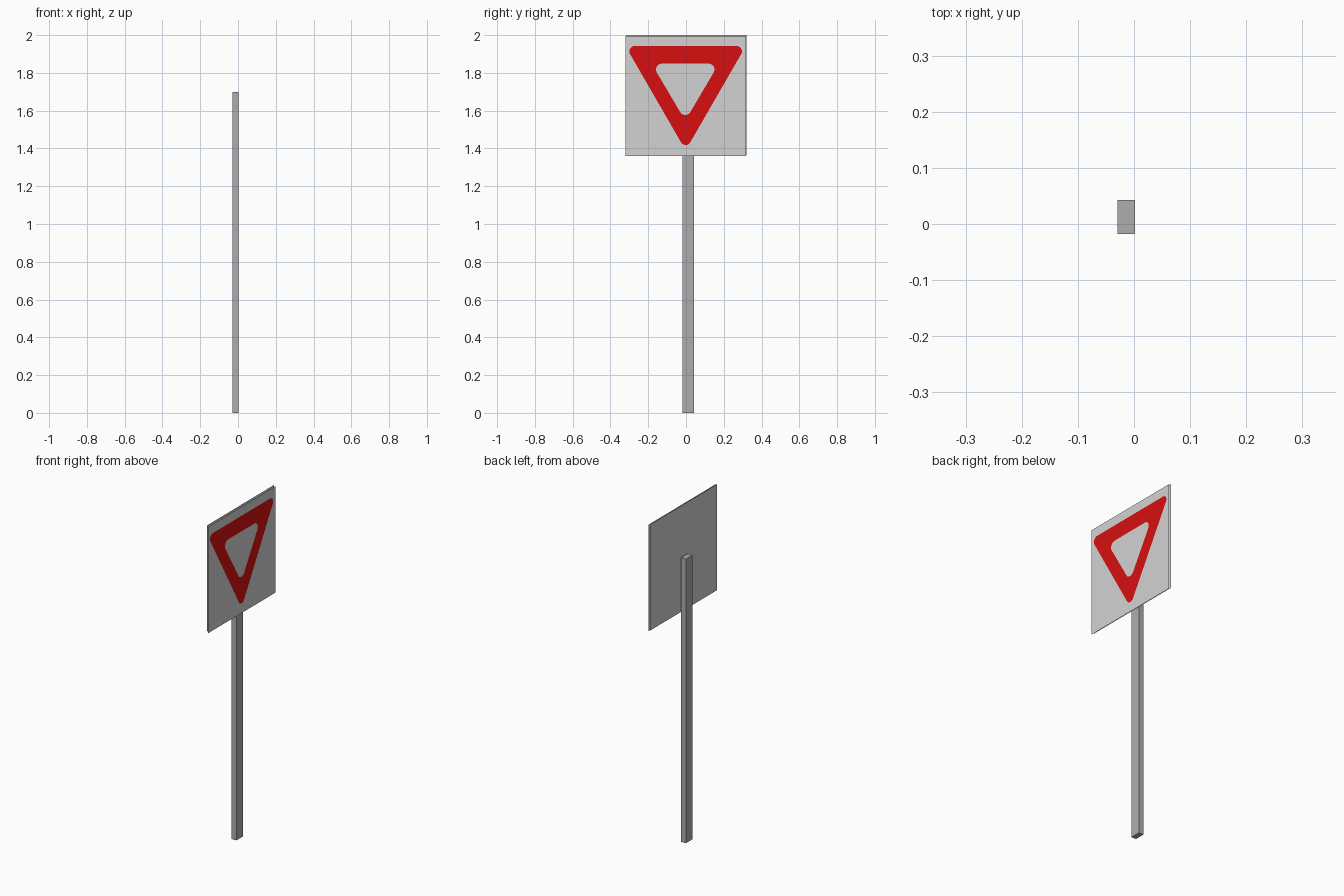
import bpy, bmesh, math

if "Cube" in bpy.data.objects:
    bpy.data.objects.remove(bpy.data.objects["Cube"])


def material(name, rgb):
    m = bpy.data.materials.new(name)
    m.diffuse_color = (*rgb, 1)
    m.use_nodes = True
    m.node_tree.nodes["Principled BSDF"].inputs["Base Color"].default_value = m.diffuse_color
    return m


plate_grey = material("light_grey", (0.65, 0.65, 0.65))
sign_red = material("sign_red", (0.68, 0.005, 0.005))
post_grey = material("post_grey", (0.42, 0.42, 0.42))


def finish(bm, name, mats):
    me = bpy.data.meshes.new(name)
    bm.to_mesh(me)
    bm.free()
    for m in mats:
        me.materials.append(m)
    ob = bpy.data.objects.new(name, me)
    bpy.context.collection.objects.link(ob)
    return ob


def rounded_triangle(cy, half, top, bottom, r, n=8):
    """Downward triangle outline as (y, z) points, counter-clockwise."""
    pts = []
    for (y, z), start in (((half, top), -30), ((-half, top), 90), ((0, bottom), 210)):
        for i in range(n + 1):
            a = math.radians(start + 120 * i / n)
            pts.append((cy + y + r * math.cos(a), z + r * math.sin(a)))
    return pts


def loop(bm, pts, x):
    vs = [bm.verts.new((x, y, z)) for y, z in pts]
    return vs, [bm.edges.new((vs[i - 1], vs[i])) for i in range(len(vs))]


# Post
bm = bmesh.new()
bmesh.ops.create_cube(bm, size=1)
for v in bm.verts:
    v.co = (-0.0135 + v.co.x * 0.031, 0.0125 + v.co.y * 0.061, (v.co.z + 0.5) * 1.7)
finish(bm, "post", [post_grey])

# Backing sheet, facing the post
bm = bmesh.new()
vs = [bm.verts.new((0.014, y, z)) for y, z in
      ((-0.314, 1.366), (-0.314, 2.0), (0.321, 2.0), (0.321, 1.366))]
bm.faces.new(vs)
bm.normal_update()
for f in bm.faces:
    if f.normal.x > 0:
        f.normal_flip()
finish(bm, "back_sheet", [plate_grey])

# Front sheet with the red triangular band cut into it
bm = bmesh.new()
X = 0.025
_, rim_edges = loop(bm, [(-0.319, 1.36), (0.317, 1.36), (0.317, 1.996), (-0.319, 1.996)], X)
outer, outer_edges = loop(bm, rounded_triangle(-0.002, 0.27, 1.914, 1.446, 0.028), X)
inner, inner_edges = loop(bm, rounded_triangle(-0.004, 0.124, 1.818, 1.608, 0.031), X)
bmesh.ops.triangle_fill(bm, use_beauty=True, edges=rim_edges + outer_edges, normal=(1, 0, 0))
for i in range(len(outer)):
    f = bm.faces.new((outer[i - 1], outer[i], inner[i], inner[i - 1]))
    f.material_index = 1
bm.faces.new(inner)
bm.normal_update()
for f in bm.faces:
    if f.normal.x < 0:
        f.normal_flip()
finish(bm, "front_sheet", [plate_grey, sign_red])
